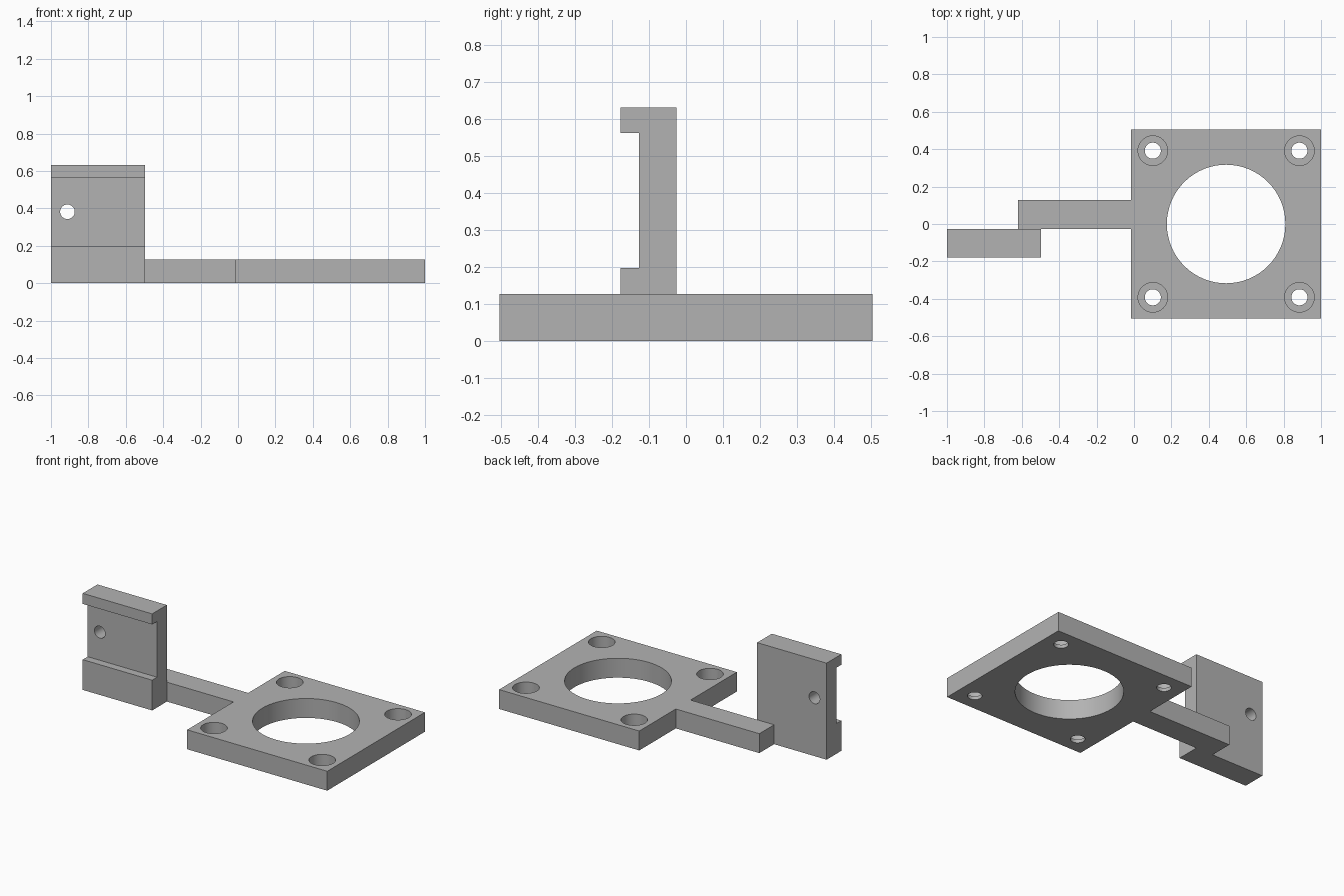
import bpy
import bmesh
import math
from mathutils import Vector

cube = bpy.data.objects.get("Cube")
if cube:
    bpy.data.objects.remove(cube, do_unlink=True)

grey = bpy.data.materials.new("plain_grey")
grey.use_nodes = True
colour = (0.45, 0.45, 0.45, 1)
grey.diffuse_color = colour
grey.node_tree.nodes["Principled BSDF"].inputs["Base Color"].default_value = colour


def extrude_profile(name, points, direction):
    """Solid made by pushing a flat outline along a direction."""
    bm = bmesh.new()
    face = bm.faces.new([bm.verts.new(p) for p in points])
    result = bmesh.ops.extrude_face_region(bm, geom=[face])
    moved = [v for v in result["geom"] if isinstance(v, bmesh.types.BMVert)]
    bmesh.ops.translate(bm, vec=Vector(direction), verts=moved)
    bmesh.ops.recalc_face_normals(bm, faces=bm.faces)
    mesh = bpy.data.meshes.new(name)
    bm.to_mesh(mesh)
    bm.free()
    mesh.materials.append(grey)
    obj = bpy.data.objects.new(name, mesh)
    bpy.context.collection.objects.link(obj)
    return obj


def drill(target, location, radius, depth, rotation=(0, 0, 0)):
    """Cut a round hole centred on location."""
    bpy.ops.mesh.primitive_cylinder_add(vertices=64, radius=radius, depth=depth,
                                        location=location, rotation=rotation)
    cutter = bpy.context.object
    cutter.data.materials.append(grey)
    mod = target.modifiers.new("hole", "BOOLEAN")
    mod.operation = "DIFFERENCE"
    mod.solver = "EXACT"
    mod.object = cutter
    bpy.context.view_layer.objects.active = target
    bpy.ops.object.modifier_apply(modifier=mod.name)
    bpy.data.objects.remove(cutter, do_unlink=True)


def finish(obj):
    bpy.ops.object.select_all(action="DESELECT")
    obj.select_set(True)
    bpy.context.view_layer.objects.active = obj
    bpy.ops.object.shade_smooth_by_angle(angle=math.radians(30))


# Square plate with its side arm
left, right, half, thick = -0.015, 1.0, 0.505, 0.127
arm_end, arm_front, arm_back = -0.62, -0.026, 0.127
outline = [(left, -half), (right, -half), (right, half), (left, half),
           (left, arm_back), (arm_end, arm_back), (arm_end, arm_front), (left, arm_front)]
plate = extrude_profile("plate_and_arm", [(x, y, 0) for x, y in outline], (0, 0, thick))

# Large opening and four counterbored screw holes
mid = (left + right) / 2
drill(plate, (mid, 0, thick / 2), 0.317, 0.5)
spread, floor = 0.392, 0.023
for sx in (-1, 1):
    for sy in (-1, 1):
        x, y = mid + sx * spread, sy * spread
        drill(plate, (x, y, 0.05), 0.043, 0.5)
        drill(plate, (x, y, floor + 0.1), 0.079, 0.2)
finish(plate)

# Upright bracket with a lip at top and bottom
lip, recess = -0.178, -0.127
profile = [(arm_front, 0), (arm_front, 0.632), (lip, 0.632), (lip, 0.563),
           (recess, 0.563), (recess, 0.198), (lip, 0.198), (lip, 0)]
bracket = extrude_profile("upright_bracket", [(-1, y, z) for y, z in profile], (0.503, 0, 0))
drill(bracket, (-0.912, -0.08, 0.382), 0.039, 0.5, (math.pi / 2, 0, 0))
finish(bracket)
